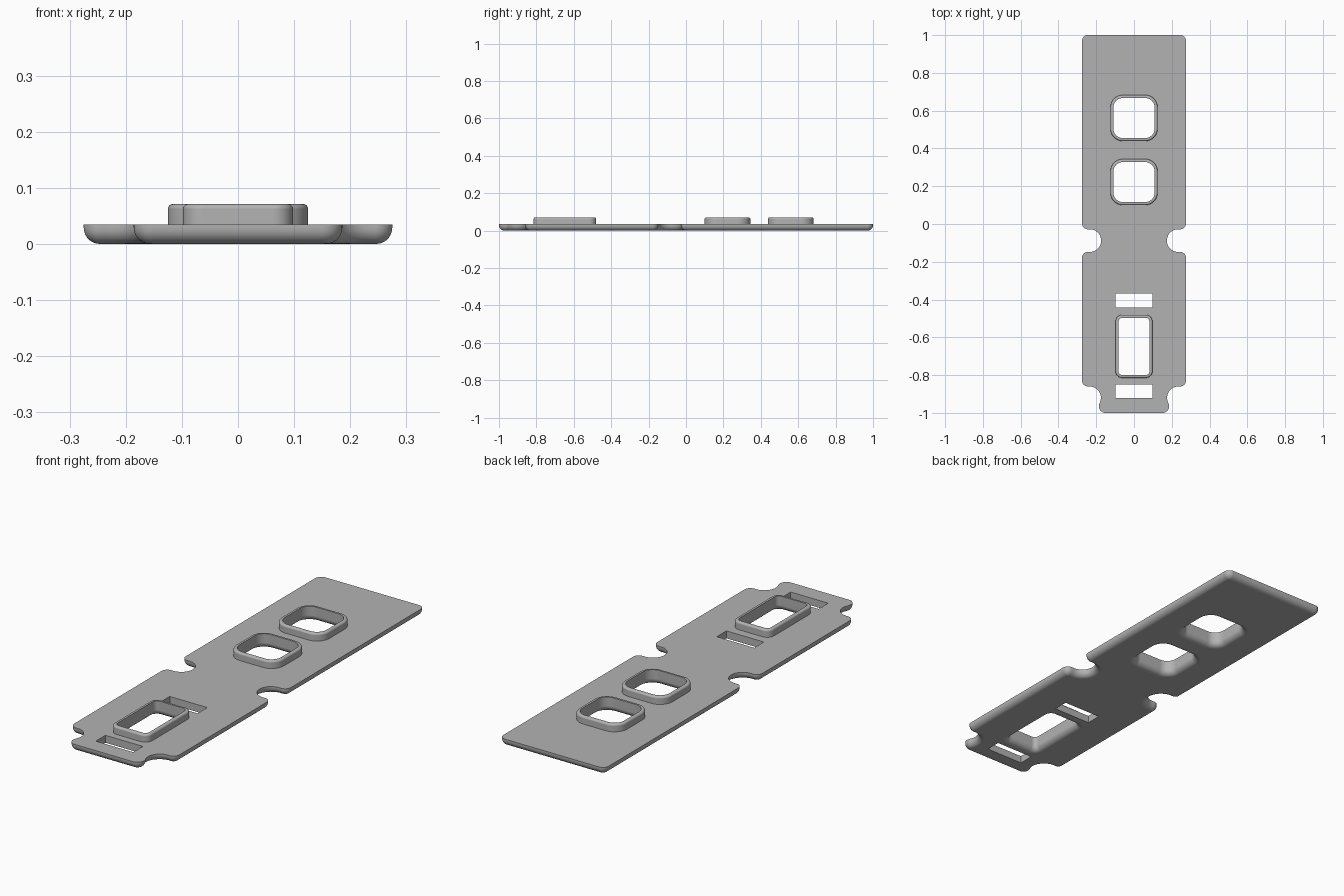
import bpy, bmesh
from math import sin, cos, radians, pi, hypot, atan2, degrees

if "Cube" in bpy.data.objects:
    bpy.data.objects.remove(bpy.data.objects["Cube"])

grey = bpy.data.materials.new("plain grey")
grey.use_nodes = True
grey.diffuse_color = (0.45, 0.45, 0.45, 1)
bsdf = next(n for n in grey.node_tree.nodes if n.type == "BSDF_PRINCIPLED")
bsdf.inputs["Base Color"].default_value = grey.diffuse_color

THICK, TOP = 0.035, 0.071          # plate top, collar top
FILLET = 0.029                     # rounding of the underside edges
RIM = 0.016                        # collar wall
STEPS = 7


def arc(cx, cy, r, a0, a1, n=10):
    angles = [radians(a0 + (a1 - a0) * i / n) for i in range(n + 1)]
    return [(cx + r * cos(a), cy + r * sin(a)) for a in angles]


def rounded_rect(cy, hx, hy, r, grow=0):
    """Counter-clockwise rounded rectangle centred on x = 0, offset by grow."""
    pts = []
    for sx, sy, a in ((1, -1, -90), (1, 1, 0), (-1, 1, 90), (-1, -1, 180)):
        pts += arc(sx * (hx - r), cy + sy * (hy - r), r + grow, a, a + 90)
    return pts


def plate_outline(d):
    """Plate outline moved inward by d: corners shrink, notches widen."""
    corner, notch, tab = 0.03, 0.06, 0.035
    nx, ny, tx, ty = 0.235, -0.92, 0.151, -0.965
    lean = degrees(atan2(ny - ty, nx - tx))
    ex = 0.275 - corner
    half = arc(tx, ty, tab - d, -90, lean)
    half += arc(nx, ny, notch + d, 180 + lean, 90)
    half += arc(ex, ny + notch + corner, corner - d, -90, 0)
    half += arc(ex, -0.178, corner - d, 0, 90)
    half += arc(nx - 0.001, -0.088, notch + d, 270, 90, 20)
    half += arc(ex, 0.002, corner - d, -90, 0)
    half += arc(ex, 1 - corner, corner - d, 0, 90)
    return half + [(-x, y) for x, y in reversed(half)]


def add_ring(bm, pts, z):
    return [bm.verts.new((x, y, z)) for x, y in pts]


def loft(bm, rings):
    """Skin a list of (points, z); return the first and last vertex rings."""
    loops = [add_ring(bm, pts, z) for pts, z in rings]
    for a, b in zip(loops, loops[1:]):
        for i in range(len(a)):
            j = (i + 1) % len(a)
            bm.faces.new((a[i], a[j], b[j], b[i]))
    return loops[0], loops[-1]


def cap(bm, loops, up):
    """Fill a flat face bounded by the first loop, with the others as holes."""
    edges = []
    for loop in loops:
        for i, v in enumerate(loop):
            w = loop[(i + 1) % len(loop)]
            edges.append(bm.edges.get((v, w)) or bm.edges.new((v, w)))
    made = bmesh.ops.triangle_fill(bm, edges=edges, use_beauty=True,
                                   normal=(0, 0, up))["geom"]
    for f in made:
        if isinstance(f, bmesh.types.BMFace):
            f.normal_update()
            if f.normal.z * up < 0:
                f.normal_flip()


def finish(bm, name):
    mesh = bpy.data.meshes.new(name)
    bm.to_mesh(mesh)
    bm.free()
    mesh.materials.append(grey)
    ob = bpy.data.objects.new(name, mesh)
    bpy.context.collection.objects.link(ob)
    bpy.ops.object.select_all(action="DESELECT")
    ob.select_set(True)
    bpy.context.view_layer.objects.active = ob
    bpy.ops.object.shade_smooth_by_angle(angle=radians(35))
    weighted = ob.modifiers.new("flat faces stay flat", "WEIGHTED_NORMAL")
    weighted.keep_sharp = True


quarter = [i / STEPS * pi / 2 for i in range(STEPS + 1)]

# Collars: centre y, half width, half depth, corner radius
collars = {
    "back_square_collar": (0.561, 0.125, 0.122, 0.066),
    "middle_square_collar": (0.222, 0.125, 0.122, 0.066),
    "front_rectangular_collar": (-0.648, 0.098, 0.167, 0.036),
}
soft = 0.009
for name, rect in collars.items():
    bm = bmesh.new()
    profile = [(0, THICK)]
    # rounded outer top edge
    profile += [(soft * (cos(a) - 1), TOP - soft + soft * sin(a)) for a in quarter]
    # inner wall, flaring out to the underside
    profile += [(-RIM, TOP)]
    profile += [(-RIM + FILLET * (1 - cos(a)), FILLET * (1 - sin(a))) for a in quarter]
    loft(bm, [(rounded_rect(*rect, grow=d), z) for d, z in profile])
    finish(bm, name)

# Plate: rounded outer edge, two slots, openings under the collars
bm = bmesh.new()
edge = [(plate_outline(FILLET * (1 - sin(a))), FILLET * (1 - cos(a))) for a in quarter]
bottom, top = loft(bm, edge + [(plate_outline(0), THICK)])
lower, upper = [bottom], [top]
for cy in (-0.405, -0.885):
    slot = [(-0.098, cy - 0.036), (0.098, cy - 0.036),
            (0.098, cy + 0.036), (-0.098, cy + 0.036)]
    a, b = loft(bm, [(slot, THICK), (slot, 0)])
    upper.append(a)
    lower.append(b)
for rect in collars.values():
    upper.append(add_ring(bm, rounded_rect(*rect), THICK))
    lower.append(add_ring(bm, rounded_rect(*rect, grow=FILLET - RIM), 0))
cap(bm, upper, 1)
cap(bm, lower, -1)
finish(bm, "plate")
